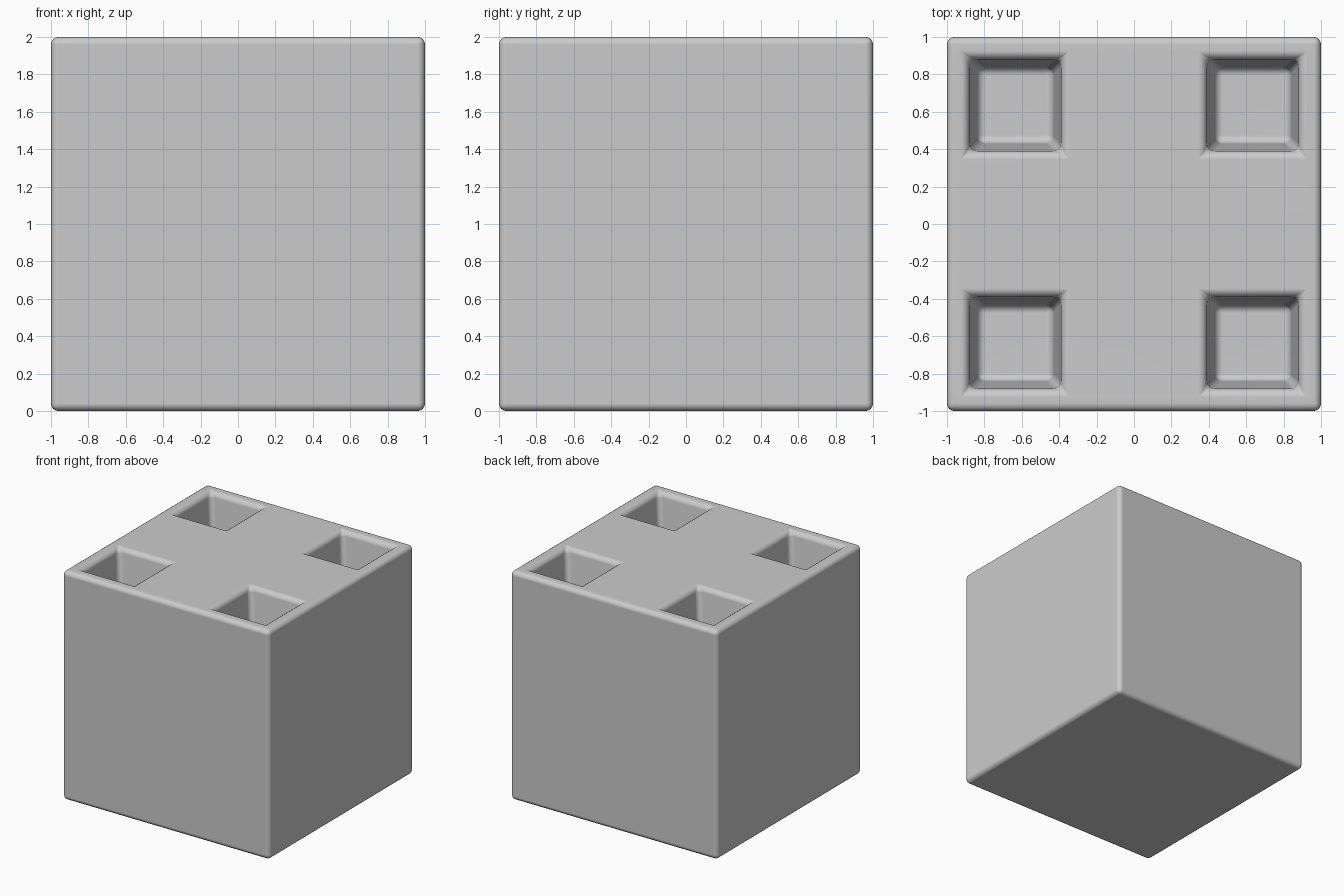
import bpy, bmesh

if "Cube" in bpy.data.objects:
    bpy.data.objects.remove(bpy.data.objects["Cube"])

C = 0.635      # pocket centre offset
RIM = 0.25     # pocket half size at the top
FLOOR = 0.20   # pocket half size at the floor
DEPTH = 0.40

bm = bmesh.new()

# cube body without its top face
bmesh.ops.create_cube(bm, size=2)
bmesh.ops.translate(bm, verts=bm.verts, vec=(0, 0, 1))
bm.faces.ensure_lookup_table()
top = [f for f in bm.faces if f.normal.z > 0.5]
bmesh.ops.delete(bm, geom=top, context='FACES_ONLY')

# top surface as a grid of cells, pocket cells left open
cuts = [-1, -C - RIM, -C + RIM, C - RIM, C + RIM, 1]
grid = [[bm.verts.new((x, y, 2)) for y in cuts] for x in cuts]
for i in range(5):
    for j in range(5):
        loop = [grid[i][j], grid[i + 1][j], grid[i + 1][j + 1], grid[i][j + 1]]
        if i in (1, 3) and j in (1, 3):
            # tapered pocket walls and floor
            cx = C if i == 3 else -C
            cy = C if j == 3 else -C
            low = [bm.verts.new((cx + sx * FLOOR, cy + sy * FLOOR, 2 - DEPTH))
                   for sx, sy in ((-1, -1), (1, -1), (1, 1), (-1, 1))]
            for k in range(4):
                n = (k + 1) % 4
                bm.faces.new((loop[k], loop[n], low[n], low[k]))
            bm.faces.new(low)
        else:
            bm.faces.new(loop)
# continue the grid lines down the sides so the shell is closed
sides = [f for f in bm.faces if abs(f.normal.z) < 0.5 and len(f.verts) == 4
         and all(min(abs(abs(v.co.x) - 1), abs(abs(v.co.y) - 1)) < 1e-5 for v in f.verts)
         and min(v.co.z for v in f.verts) < 0.01]
bmesh.ops.delete(bm, geom=[f for f in sides if max(v.co.z for v in f.verts) > 1], context='FACES_ONLY')
bmesh.ops.remove_doubles(bm, verts=bm.verts, dist=1e-5)
rings = [[grid[i][0] for i in range(6)], [grid[5][j] for j in range(6)],
         [grid[5 - i][5] for i in range(6)], [grid[0][5 - j] for j in range(6)]]
bm.verts.ensure_lookup_table()
def find(x, y, z):
    return min(bm.verts, key=lambda v: (v.co.x - x) ** 2 + (v.co.y - y) ** 2 + (v.co.z - z) ** 2)
for s, axis in ((-1, 'y'), (1, 'x'), (1, 'y'), (-1, 'x')):
    pts = [(c, s) if axis == 'y' else (s, c) for c in cuts]
    bm.faces.new([find(*p, 2) for p in pts] + [find(*pts[-1], 0), find(*pts[0], 0)])
bmesh.ops.recalc_face_normals(bm, faces=bm.faces)

# rounded edges everywhere a corner is sharp
edges = [e for e in bm.edges if len(e.link_faces) == 2 and e.calc_face_angle() > 0.5]
bmesh.ops.bevel(bm, geom=edges, offset=0.04, segments=4, profile=0.5, affect='EDGES')

mesh = bpy.data.meshes.new("block")
bm.to_mesh(mesh)
bm.free()
block = bpy.data.objects.new("pocketed_block", mesh)
bpy.context.collection.objects.link(block)
for p in mesh.polygons:
    p.use_smooth = True
w = block.modifiers.new("even_shading", 'WEIGHTED_NORMAL')
w.keep_sharp = False
